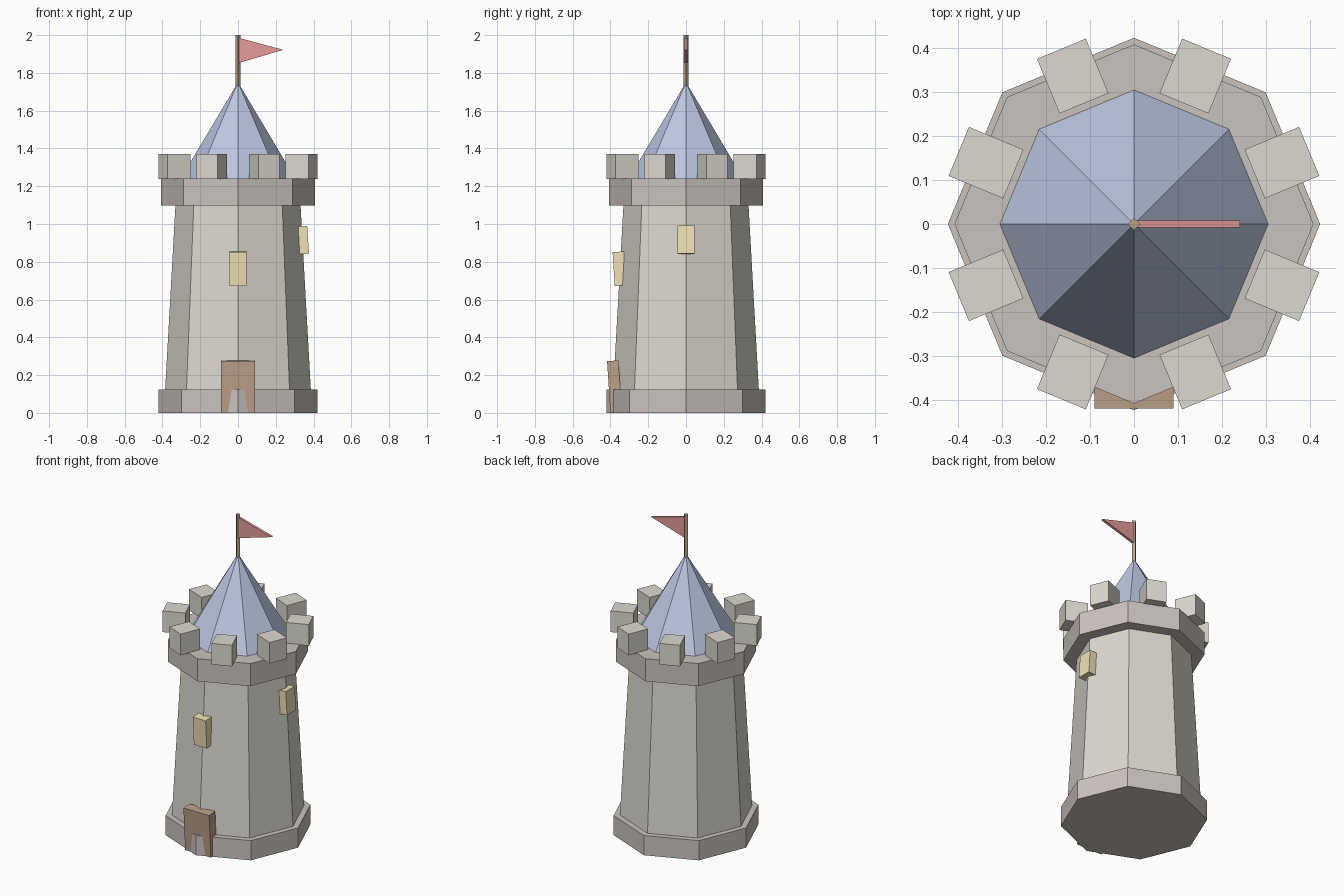
import bpy, bmesh, math
from mathutils import Matrix

if "Cube" in bpy.data.objects:
    bpy.data.objects.remove(bpy.data.objects["Cube"])


def material(name, rgb):
    m = bpy.data.materials.new(name)
    m.diffuse_color = (*rgb, 1)
    m.use_nodes = True
    m.node_tree.nodes["Principled BSDF"].inputs["Base Color"].default_value = m.diffuse_color
    return m


STONE = material("pale_stone", (0.71, 0.69, 0.62))
TRIM = material("dark_stone", (0.60, 0.55, 0.52))
SLATE = material("blue_slate", (0.50, 0.58, 0.76))
WOOD = material("wood", (0.50, 0.36, 0.25))
GLOW = material("window_glow", (0.87, 0.76, 0.46))
CLOTH = material("red_cloth", (0.78, 0.33, 0.32))


def finish(name, bm, mat):
    bmesh.ops.recalc_face_normals(bm, faces=bm.faces)
    me = bpy.data.meshes.new(name)
    bm.to_mesh(me)
    bm.free()
    me.materials.append(mat)
    ob = bpy.data.objects.new(name, me)
    bpy.context.collection.objects.link(ob)
    return ob


def frustum(name, sides, r1, r2, z1, z2, mat):
    """Flat-faced prism or cone with a corner on the +x axis."""
    bm = bmesh.new()
    low, high = [[bm.verts.new((r * math.cos(i * math.tau / sides),
                                r * math.sin(i * math.tau / sides), z))
                  for i in range(sides)] for r, z in ((r1, z1), (r2, z2))]
    bm.faces.new(low)
    bm.faces.new(high)
    for i in range(sides):
        j = (i + 1) % sides
        bm.faces.new((low[i], low[j], high[j], high[i]))
    bmesh.ops.remove_doubles(bm, verts=bm.verts, dist=1e-5)
    return finish(name, bm, mat)


def wall_block(name, angle, radius, z, size, tilt, mat):
    """Box (depth, width, height) facing outward at an angle; +tilt leans its top out."""
    bm = bmesh.new()
    place = (Matrix.Rotation(math.radians(angle), 4, 'Z')
             @ Matrix.Translation((radius, 0, z))
             @ Matrix.Rotation(tilt, 4, 'Y') @ Matrix.Diagonal((*size, 1)))
    bmesh.ops.create_cube(bm, size=1, matrix=place)
    return finish(name, bm, mat)


# Octagonal masonry
frustum("base_plinth", 8, 0.422, 0.422, 0, 0.125, TRIM)
frustum("tower_wall", 8, 0.392, 0.33, 0.01, 1.12, STONE)
frustum("parapet", 8, 0.407, 0.407, 1.097, 1.24, TRIM)

# Battlements, one centred on each side
for i in range(8):
    wall_block(f"merlon_{i + 1}", 22.5 + 45 * i, 0.363, 1.304,
               (0.134, 0.12, 0.134), 0, STONE)

# Roof and flagpole
frustum("roof", 8, 0.304, 0, 1.24, 1.75, SLATE)
frustum("flagpole", 4, 0.014, 0.014, 1.68, 2.0, WOOD)

# Pennant
bm = bmesh.new()
front, back = [[bm.verts.new((x, y, z)) for x, z in
                ((0.005, 1.985), (0.005, 1.853), (0.24, 1.922))]
               for y in (-0.008, 0.008)]
bm.faces.new(front)
bm.faces.new(back)
for i in range(3):
    j = (i + 1) % 3
    bm.faces.new((front[i], front[j], back[j], back[i]))
finish("pennant", bm, CLOTH)

# Door and windows
wall_block("door", -90, 0.379, 0.139, (0.06, 0.18, 0.274), 0.065, WOOD)
wall_block("front_window", -90, 0.353, 0.763, (0.06, 0.09, 0.18), 0.065, GLOW)
wall_block("right_window", 0, 0.341, 0.915, (0.06, 0.09, 0.148), -0.065, GLOW)
